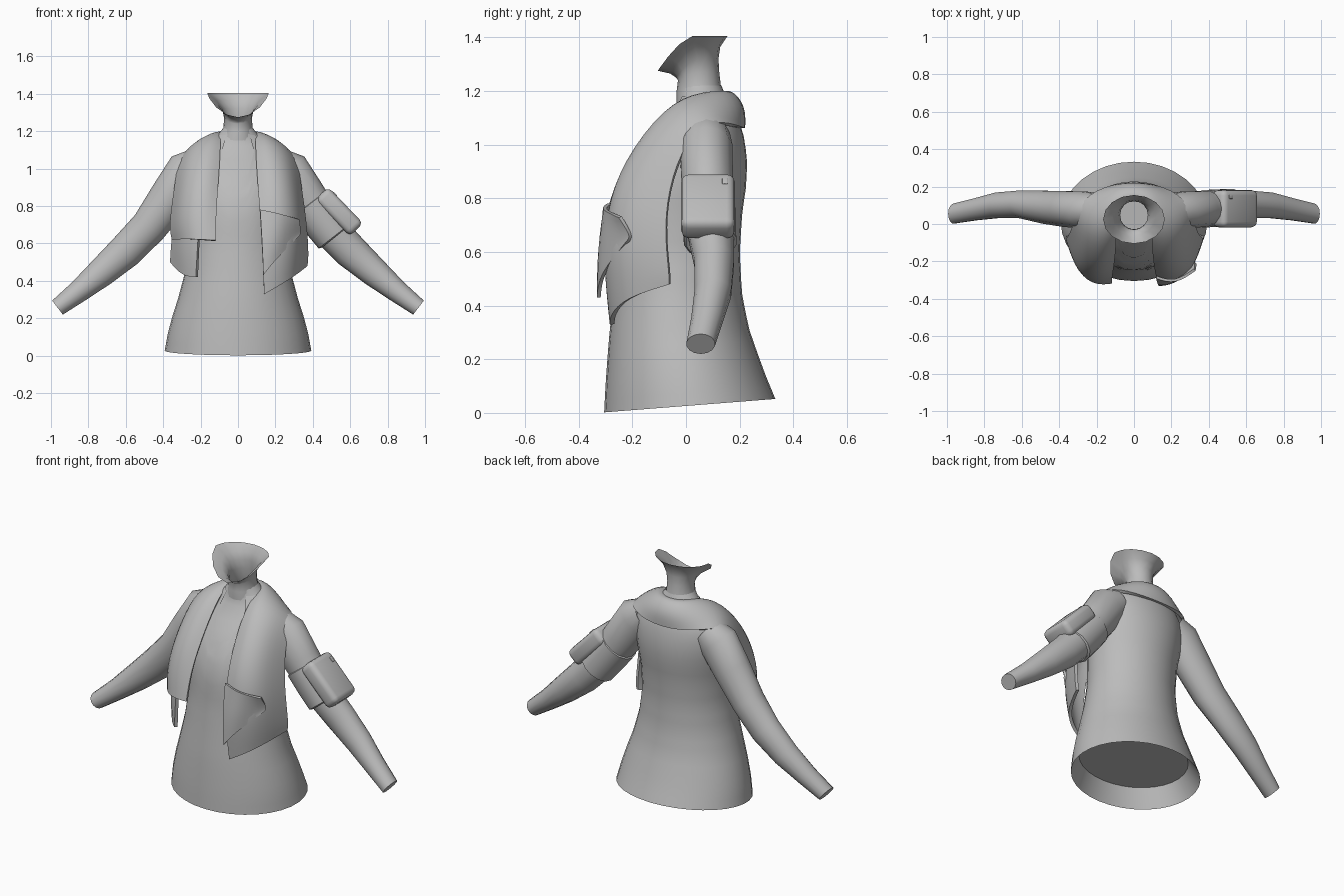
import bpy, bmesh, math
from mathutils import Vector

if "Cube" in bpy.data.objects:
    bpy.data.objects.remove(bpy.data.objects["Cube"])

grey = bpy.data.materials.new("plain grey")
grey.diffuse_color = (0.5, 0.5, 0.5, 1)
grey.use_nodes = True
grey.node_tree.nodes["Principled BSDF"].inputs["Base Color"].default_value = grey.diffuse_color


def make(name, verts, faces, angle=40, mods=()):
    me = bpy.data.meshes.new(name)
    me.from_pydata([tuple(v) for v in verts], [], faces)
    bm = bmesh.new()
    bm.from_mesh(me)
    bmesh.ops.recalc_face_normals(bm, faces=bm.faces)
    bm.to_mesh(me)
    bm.free()
    me.materials.append(grey)
    ob = bpy.data.objects.new(name, me)
    bpy.context.collection.objects.link(ob)
    for kind, props in mods:
        m = ob.modifiers.new(kind.title(), kind)
        for k, v in props.items():
            setattr(m, k, v)
    bpy.ops.object.select_all(action='DESELECT')
    ob.select_set(True)
    bpy.context.view_layer.objects.active = ob
    for m in list(ob.modifiers):
        bpy.ops.object.modifier_apply(modifier=m.name)
    bpy.ops.object.shade_smooth_by_angle(angle=math.radians(angle))
    return ob


def loft(name, rings, closed=True, caps=(False, False), **kw):
    n = len(rings[0])
    verts = [p for r in rings for p in r]
    faces = []
    for i in range(len(rings) - 1):
        for j in range(n if closed else n - 1):
            k = (j + 1) % n
            faces.append((i * n + j, i * n + k, (i + 1) * n + k, (i + 1) * n + j))
    if caps[0]:
        faces.append(tuple(range(n)))
    if caps[1]:
        faces.append(tuple(range(len(verts) - n, len(verts))))
    return make(name, verts, faces, **kw)


# Torso profile: height, half width, front y, back y
PROFILE = [(0, .392, -.305, .333), (.1, .375, -.3, .297), (.2, .35, -.293, .265),
           (.3, .32, -.285, .235), (.45, .283, -.268, .208), (.6, .263, -.252, .2),
           (.75, .268, -.245, .21), (.85, .28, -.225, .225), (.95, .285, -.18, .228),
           (1.05, .262, -.105, .212), (1.12, .2, -.045, .185), (1.17, .12, -.03, .155),
           (1.22, .08, -.03, .135)]


def body(a, z, s=1.0):
    for p, q in zip(PROFILE, PROFILE[1:]):
        if z <= q[0]:
            break
    t = min(1, (z - p[0]) / (q[0] - p[0]))
    w, f, b = [p[i] + (q[i] - p[i]) * t for i in (1, 2, 3)]
    lift = max(0, 1 - z / .4) * (.027 + .025 * math.sin(a))
    return (s * w * math.cos(a), (f + b) / 2 + s * (b - f) / 2 * math.sin(a), z + lift)


SEG = 32
ANG = [2 * math.pi * i / SEG for i in range(SEG)]


# Shirt with scooped neckline
def shirt_top(a):
    if math.sin(a) > 0:
        return 1.18
    return .95 + .23 * min(1, abs(math.cos(a)) / .45) ** 3


ROWS = 24
loft("shirt", [[body(a, shirt_top(a) * r / ROWS) for a in ANG] for r in range(ROWS + 1)])

# Turned-in hem and closed underside
loft("hem_lining", [[body(a, 0) for a in ANG], [body(a, .06, .95) for a in ANG],
                    [body(a, .12, .9) for a in ANG]], caps=(False, True))

# Bare chest under the neckline
loft("chest", [[body(a, z, .965) for a in ANG] for z in (.85, .9, .95, 1, 1.05, 1.12, 1.17, 1.22)])

# Neck flaring into an open jaw line
def neck_ring(w, f, b, z, dip):
    return [(w * math.cos(a), (f + b) / 2 + (b - f) / 2 * math.sin(a),
             z - dip * max(0, -math.sin(a)) ** 1.5) for a in ANG[::2]]


loft("neck", [neck_ring(.1, -.035, .145, 1.15, 0), neck_ring(.08, -.035, .132, 1.2, 0),
              neck_ring(.074, -.03, .124, 1.27, .03), neck_ring(.085, -.037, .121, 1.32, .07),
              neck_ring(.115, -.06, .128, 1.365, .1), neck_ring(.165, -.105, .155, 1.405, .13)])

# Arms: x, y, z, radius in the arm plane, radius along y
ARM = [(.2, .075, 1.03, .09, .09), (.265, .075, .985, .12, .1), (.36, .08, .85, .112, .098),
       (.475, .09, .69, .098, .09), (.6, .105, .56, .093, .076), (.73, .1, .445, .078, .07),
       (.85, .078, .345, .06, .06), (.965, .055, .257, .047, .054)]


def arm_rings(path, side, n):
    rings = []
    for i, (x, y, z, r, ry) in enumerate(path):
        p, q = path[max(0, i - 1)], path[min(len(path) - 1, i + 1)]
        d = Vector((q[0] - p[0], 0, q[2] - p[2])).normalized()
        nrm = Vector((-d.z, 0, d.x))
        ring = []
        for k in range(n):
            a = 2 * math.pi * k / n
            v = Vector((x, y, z)) + nrm * r * math.cos(a) + Vector((0, ry * math.sin(a), 0))
            ring.append((side * v.x, v.y, v.z))
        rings.append(ring)
    return rings


for side, label in ((-1, "right"), (1, "left")):
    loft(label + "_arm", arm_rings(ARM, side, 14), caps=(False, True))

# Arm band and its pouch
loft("arm_band", arm_rings([(.38, .082, .815, .1, .09), (.384, .082, .81, .113, .102),
                            (.45, .085, .725, .112, .102), (.516, .09, .64, .108, .1),
                            (.52, .09, .635, .095, .09)], 1, 14))


def block(name, centre, size, tilt, bevel):
    verts = []
    c, s = math.cos(tilt), math.sin(tilt)
    for i in range(8):
        u, v, w = [(1 if i >> k & 1 else -1) * size[k] / 2 for k in range(3)]
        verts.append((centre[0] + u * c + w * s, centre[1] + v, centre[2] - u * s + w * c))
    faces = [(0, 1, 3, 2), (4, 5, 7, 6), (0, 1, 5, 4), (2, 3, 7, 6), (0, 2, 6, 4), (1, 3, 7, 5)]
    make(name, verts, faces, mods=[("BEVEL", {"width": bevel, "segments": 3})])


TILT = math.radians(46)
block("arm_pouch", (.54, .082, .77), (.27, .2, .1), TILT, .03)
block("pouch_button", (.517, .145, .862), (.03, .02, .012), TILT, .003)

# Towel cross-sections, inner edge to outer edge, from neck to chest
DRAPE = [[(.1, .05, 1.18), (.13, .06, 1.2), (.22, .09, 1.155), (.275, .13, 1.085)],
         [(.095, -.06, 1.13), (.16, -.08, 1.15), (.25, -.05, 1.12), (.31, .03, 1.06)],
         [(.108, -.2, .93), (.18, -.245, .93), (.28, -.2, .93), (.335, -.055, .88)],
         [(.12, -.275, .76), (.2, -.3, .75), (.31, -.25, .74), (.362, -.08, .69)]]
NAPE = [[(s * .06, .13, 1.185), (s * .08, .17, 1.2), (s * .1, .22, 1.14), (s * .12, .215, 1.06)]
        for s in (1, -1)]
END_L = [[(.13, -.3, .56), (.21, -.305, .57), (.31, -.25, .57), (.37, -.06, .52)],
         [(.14, -.275, .33), (.2, -.275, .365), (.3, -.225, .43), (.362, -.06, .48)]]
END_R = [[(-.12, -.31, .615), (-.2, -.32, .62), (-.29, -.265, .625), (-.345, -.1, .62)]]
CLOTH = [("SUBSURF", {"levels": 2, "boundary_smooth": 'PRESERVE_CORNERS'}),
         ("SOLIDIFY", {"thickness": .018, "offset": 0})]


def mirror(rows):
    return [[(-x, y, z) for x, y, z in r] for r in rows]


loft("towel", END_L[::-1] + DRAPE[::-1] + NAPE + mirror(DRAPE) + END_R,
     closed=False, mods=CLOTH)

# Under layer of the towel on one side
loft("towel_under_layer",
     [[(-.2, -.25, .8), (-.27, -.2, .8), (-.325, -.07, .78)],
      [(-.21, -.275, .62), (-.3, -.23, .6), (-.35, -.065, .6)],
      [(-.22, -.27, .42), (-.29, -.21, .425), (-.355, -.06, .5)]],
     closed=False, mods=CLOTH)

# Folded-over corner of the towel on the other side
loft("towel_fold",
     [[(.12, -.285, .78), (.22, -.318, .76), (.325, -.245, .73)],
      [(.13, -.325, .6), (.22, -.325, .64), (.332, -.2, .66)],
      [(.135, -.325, .43), (.2, -.318, .52), (.326, -.215, .64)]],
     closed=False, mods=[("SUBSURF", CLOTH[0][1]), ("SOLIDIFY", {"thickness": .014, "offset": 0})])
